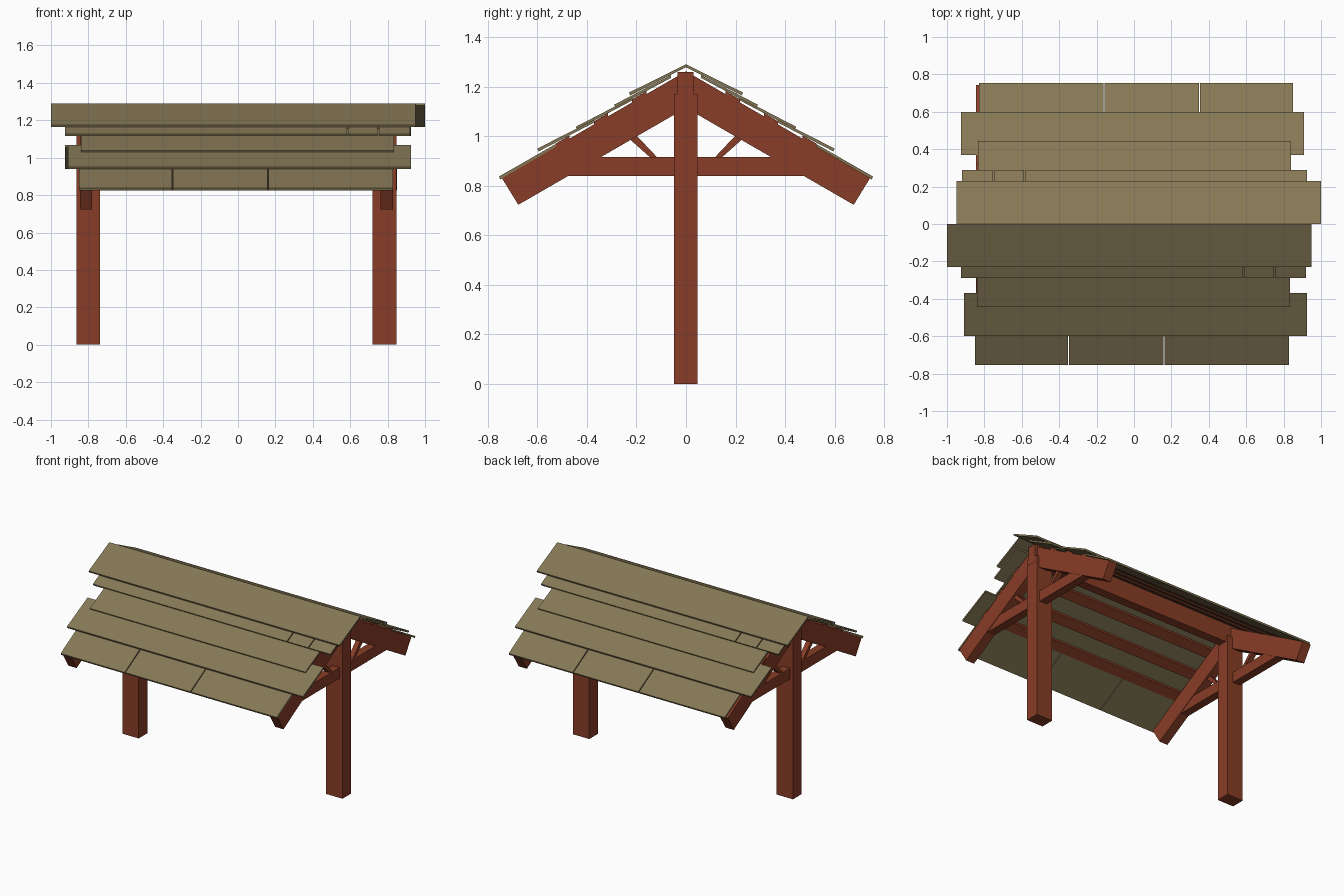
import bpy, bmesh

if "Cube" in bpy.data.objects:
    bpy.data.objects.remove(bpy.data.objects["Cube"])

def material(name, rgb):
    m = bpy.data.materials.new(name)
    m.diffuse_color = (*rgb, 1)
    m.use_nodes = True
    m.node_tree.nodes["Principled BSDF"].inputs["Base Color"].default_value = m.diffuse_color
    return m

red = material("red timber", (0.25, 0.047, 0.02))
olive = material("olive boards", (0.235, 0.187, 0.092))

def prism(name, profile, x0, x1, mat):
    """Extrude a (y, z) profile along x."""
    bm = bmesh.new()
    face = bm.faces.new([bm.verts.new((x0, y, z)) for y, z in profile])
    ext = bmesh.ops.extrude_face_region(bm, geom=[face])
    moved = [v for v in ext["geom"] if isinstance(v, bmesh.types.BMVert)]
    bmesh.ops.translate(bm, vec=(x1 - x0, 0, 0), verts=moved)
    bmesh.ops.recalc_face_normals(bm, faces=bm.faces)
    me = bpy.data.meshes.new(name)
    bm.to_mesh(me)
    bm.free()
    me.materials.append(mat)
    ob = bpy.data.objects.new(name, me)
    bpy.context.collection.objects.link(ob)
    return ob

def rect(y0, y1, z0, z1):
    return [(y0, z0), (y1, z0), (y1, z1), (y0, z1)]

def flip(profile, s):
    return [(s * y, z) for y, z in profile]

CX = -0.009                      # centre of the frame along x

def rafter_top(y):
    return 1.262 - 0.577 * y

# two trusses, each with post, rafters, tie beam and struts
for side, e in (("left", -1), ("right", 1)):
    def span(c, w):
        return CX + e * c - w / 2, CX + e * c + w / 2
    prism(side + "_post", rect(-0.049, 0.047, 0, 1.17), *span(0.792, 0.127), red)
    prism(side + "_tie_beam", [(-0.5, 0.84), (0.5, 0.84), (0.37, 0.915), (-0.37, 0.915)],
          *span(0.804, 0.058), red)
    for slope, s in (("front", -1), ("back", 1)):
        prism(f"{side}_{slope}_rafter",
              flip([(0, 1.262), (0.744, 0.832), (0.677, 0.723), (0, 1.114)], s),
              *span(0.804, 0.065), red)
        prism(f"{side}_{slope}_strut",
              flip([(0.112, 0.91), (0.14, 0.91), (0.23, 0.99), (0.202, 1.005)], s),
              *span(0.804, 0.035), red)

# ridge beam
prism("ridge_beam", rect(-0.034, 0.03, 1.13, 1.26), CX - 0.857, CX + 0.857, red)

# purlins lying on the rafters
for slope, s in (("front", -1), ("back", 1)):
    for i, y in enumerate((0.16, 0.315, 0.47)):
        a, b = y, y + 0.057
        prism(f"{slope}_purlin_{i + 1}",
              flip([(a, rafter_top(a) - 0.002), (b, rafter_top(b) - 0.002),
                    (b, rafter_top(b) + 0.012), (a, rafter_top(a) + 0.012)], s),
              CX - 0.835, CX + 0.837, red)

# overlapping roof boards: upper y, z, lower y, z, then x breaks
rows = [
    (0.0, 1.290, 0.23, 1.176, (-1.0, 0.95)),
    (0.06, 1.247, 0.29, 1.127, (-0.925, 0.585, 0.75, 0.92)),
    (0.215, 1.157, 0.445, 1.038, (-0.84, 0.835)),
    (0.37, 1.067, 0.60, 0.950, (-0.91, 0.925)),
    (0.525, 0.969, 0.755, 0.837, (-0.85, -0.35, 0.16, 0.83)),
]
T = 0.0115
for slope, s in (("front", -1), ("back", 1)):
    for r, (ya, za, yb, zb, xs) in enumerate(rows):
        prof = flip([(ya, za), (yb, zb), (yb - 0.005, zb - T), (ya, za - T)], s)
        for k in range(len(xs) - 1):
            x0 = xs[k] + (0.003 if k else 0)
            x1 = xs[k + 1] - (0.003 if k < len(xs) - 2 else 0)
            # the back slope is the front one turned half round
            if s > 0:
                x0, x1 = -x1, -x0
            prism(f"{slope}_roof_board_{r + 1}_{k + 1}", prof, x0, x1, olive)
